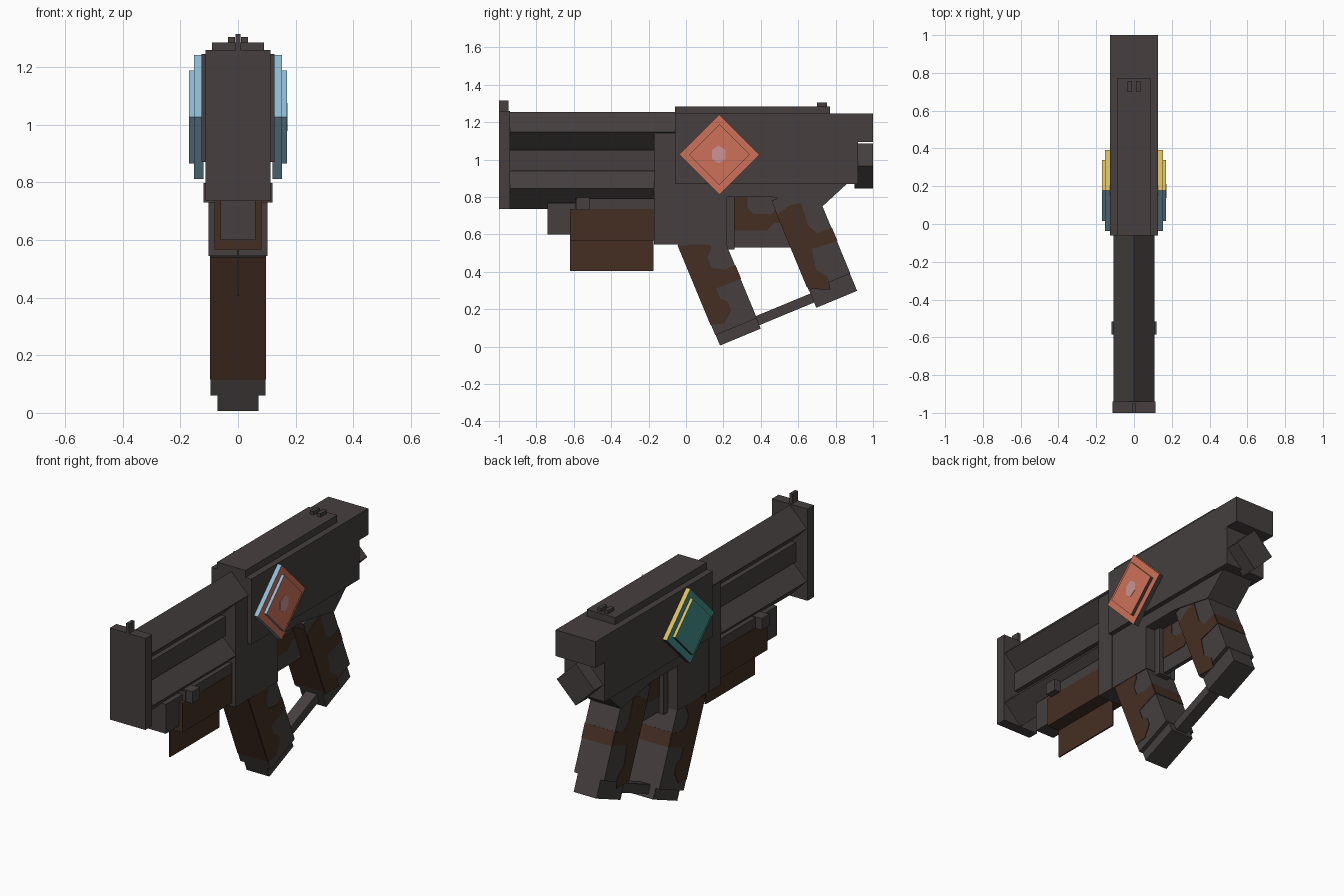
import bpy, bmesh, math
from mathutils import Vector

if "Cube" in bpy.data.objects:
    bpy.data.objects.remove(bpy.data.objects["Cube"])


def mat(name, hexcol):
    def lin(c):
        c /= 255
        return c / 12.92 if c <= 0.04045 else ((c + 0.055) / 1.055) ** 2.4
    m = bpy.data.materials.new(name)
    m.diffuse_color = (*[lin(int(hexcol[i:i + 2], 16)) for i in (0, 2, 4)], 1)
    m.use_nodes = True
    m.node_tree.nodes["Principled BSDF"].inputs["Base Color"].default_value = m.diffuse_color
    return m


METAL = mat("dark metal", "463F3F")
BROWN = mat("brown grip", "452F24")
ORANGE = mat("orange", "CE715A")
TEAL = mat("teal", "43918D")
BLUE = mat("light blue", "8FBDD6")
YELLOW = mat("yellow", "DCC060")
PINK = mat("pale pink", "CC9494")


def prism(name, pts, a, b, axis="x", mats=(METAL,), rule=None):
    """Extrude a (y,z) outline along x, or an (x,z) outline along y, from a to b."""
    bm = bmesh.new()
    place = (lambda p, t: (t, p[0], p[1])) if axis == "x" else (lambda p, t: (p[0], t, p[1]))
    lo = [bm.verts.new(place(p, a)) for p in pts]
    hi = [bm.verts.new(place(p, b)) for p in pts]
    bm.faces.new(lo)
    bm.faces.new(hi[::-1])
    n = len(pts)
    for i in range(n):
        j = (i + 1) % n
        bm.faces.new((lo[i], hi[i], hi[j], lo[j]))
    bmesh.ops.recalc_face_normals(bm, faces=bm.faces)
    if rule:
        for f in bm.faces:
            f.material_index = rule(f.normal)
    me = bpy.data.meshes.new(name)
    bm.to_mesh(me)
    bm.free()
    for m in mats:
        me.materials.append(m)
    ob = bpy.data.objects.new(name, me)
    bpy.context.collection.objects.link(ob)
    return ob


def rect(y0, y1, z0, z1):
    return [(y0, z0), (y1, z0), (y1, z1), (y0, z1)]


def box(name, w, y0, y1, z0, z1, m=METAL, x=0):
    return prism(name, rect(y0, y1, z0, z1), x - w, x + w, mats=(m,))


def diamond(cy, cz, r):
    return [(cy - r, cz), (cy, cz - r), (cy + r, cz), (cy, cz + r)]


# receiver, top plate and rear cap
box("receiver", 0.127, -0.06, 0.92, 0.87, 1.245)
box("rear_cap", 0.127, 0.92, 1.0, 1.095, 1.245)
box("top_plate", 0.09, -0.06, 0.77, 1.245, 1.285)
for s in (-1, 1):
    box("rear_sight", 0.012, 0.70, 0.755, 1.285, 1.305, x=s * 0.022)
prism("rear_bolt", diamond(0, 0.965, 0.12), 0.90, 1.0, "y")

# lower frame
box("front_frame", 0.103, -0.17, -0.06, 0.545, 1.145)
prism("lower_frame", [(-0.06, 0.545), (0.22, 0.545), (0.22, 0.8), (0.46, 0.8),
                      (0.73, 0.75), (0.86, 0.87), (-0.06, 0.87)], -0.1, 0.1)
box("rear_frame_block", 0.07, 0.66, 0.78, 0.80, 0.87)
box("trigger_post", 0.04, 0.21, 0.26, 0.52, 0.80)
box("guard_plate", 0.012, 0.26, 0.58, 0.53, 0.80)

# barrels: two square bars turned on edge, with a core between
prism("upper_barrel", diamond(0, 1.147, 0.108), -0.94, -0.06, "y")
prism("lower_barrel", diamond(0, 0.845, 0.108), -0.94, -0.17, "y")
box("barrel_core", 0.04, -0.94, -0.17, 0.94, 1.05)
box("muzzle_plate", 0.113, -1.0, -0.94, 0.735, 1.26)
box("front_sight", 0.009, -1.0, -0.95, 1.26, 1.315)

# fore grip under the barrels
box("fore_rail", 0.06, -0.74, -0.17, 0.60, 0.768)
box("fore_rail_top", 0.08, -0.59, -0.17, 0.73, 0.792)
box("fore_lug", 0.12, -0.585, -0.515, 0.73, 0.797)
box("fore_grip", 0.082, -0.62, -0.17, 0.567, 0.735, BROWN)
box("fore_fin", 0.004, -0.62, -0.175, 0.405, 0.57, BROWN)

# tilted grips: u runs backward, v runs upward along the grip
T = math.radians(22.5)


def tilt(o, pts):
    c, s = math.cos(T), math.sin(T)
    return [(o[0] + u * c - v * s, o[1] + u * s + v * c) for u, v in pts]


def side_plates(name, pts, x, m):
    for s in (-1, 1):
        prism(name, pts, s * x, s * (x + 0.003), mats=(m,))


W = 0.095
for name, o, cap, top in (("front_grip", (0.18, 0.005), 0.06, 0.62),
                          ("rear_grip", (0.695, 0.207), 0.10, 0.62)):
    prism(name, tilt(o, rect(0, 0.24, cap, top)), -W, W)
    prism(name + "_base", tilt(o, rect(0.002, 0.238, 0, cap)), -0.072, 0.072)
    # wrapped brown panels: front, sides and the strap around the back
    prism(name + "_front_panel", tilt(o, rect(-0.003, 0.0, 0.12, 0.58)), -W, W, mats=(BROWN,))
    prism(name + "_back_strap", tilt(o, rect(0.24, 0.243, 0.285, 0.365)), -W, W, mats=(BROWN,))

side_plates("front_grip_panel", tilt((0.18, 0.005), [
    (0, 0.12), (0.07, 0.10), (0.13, 0.15), (0.13, 0.20), (0.10, 0.23), (0.10, 0.29),
    (0.24, 0.285), (0.24, 0.365), (0.18, 0.365), (0.12, 0.40), (0.12, 0.46),
    (0.16, 0.50), (0.16, 0.58), (0.05, 0.56), (0, 0.58)]), W, BROWN)
side_plates("rear_grip_panel", tilt((0.695, 0.207), [
    (0, 0.11), (0.11, 0.06), (0.12, 0.13), (0.08, 0.19), (0.10, 0.30),
    (0.24, 0.285), (0.24, 0.365), (0.16, 0.365), (0.13, 0.42), (0.14, 0.55),
    (0.08, 0.56), (0, 0.54)]), W, BROWN)
side_plates("guard_panel", [
    (0.26, 0.62), (0.43, 0.62), (0.47, 0.66), (0.56, 0.66), (0.56, 0.77), (0.49, 0.75),
    (0.46, 0.71), (0.36, 0.71), (0.33, 0.74), (0.33, 0.80), (0.26, 0.80)], 0.012, BROWN)
prism("grip_link", tilt((0.18, 0.005), rect(0.23, 0.58, 0.02, 0.072)), -0.035, 0.035)


# side emblems: coloured face, blue front rims, yellow upper rear rim
def emblem_rule(n):
    if abs(n.x) > 0.5:
        return 0
    if n.y < 0:
        return 1
    return 2 if n.z > 0 else 3


for s, face in ((1, ORANGE), (-1, TEAL)):
    for name, r, x0, x1 in (("emblem_base", 0.215, 0.12, 0.153),
                            ("emblem_top", 0.162, 0.153, 0.17)):
        prism(name, diamond(0.178, 1.027, r), s * x0, s * x1,
              mats=(face, BLUE, YELLOW, METAL), rule=emblem_rule)
hexagon = [(0.175 + 0.042 * math.sin(k * math.pi / 3), 1.027 + 0.048 * math.cos(k * math.pi / 3))
           for k in range(6)]
prism("emblem_gem", hexagon, 0.169, 0.172, mats=(PINK,))
